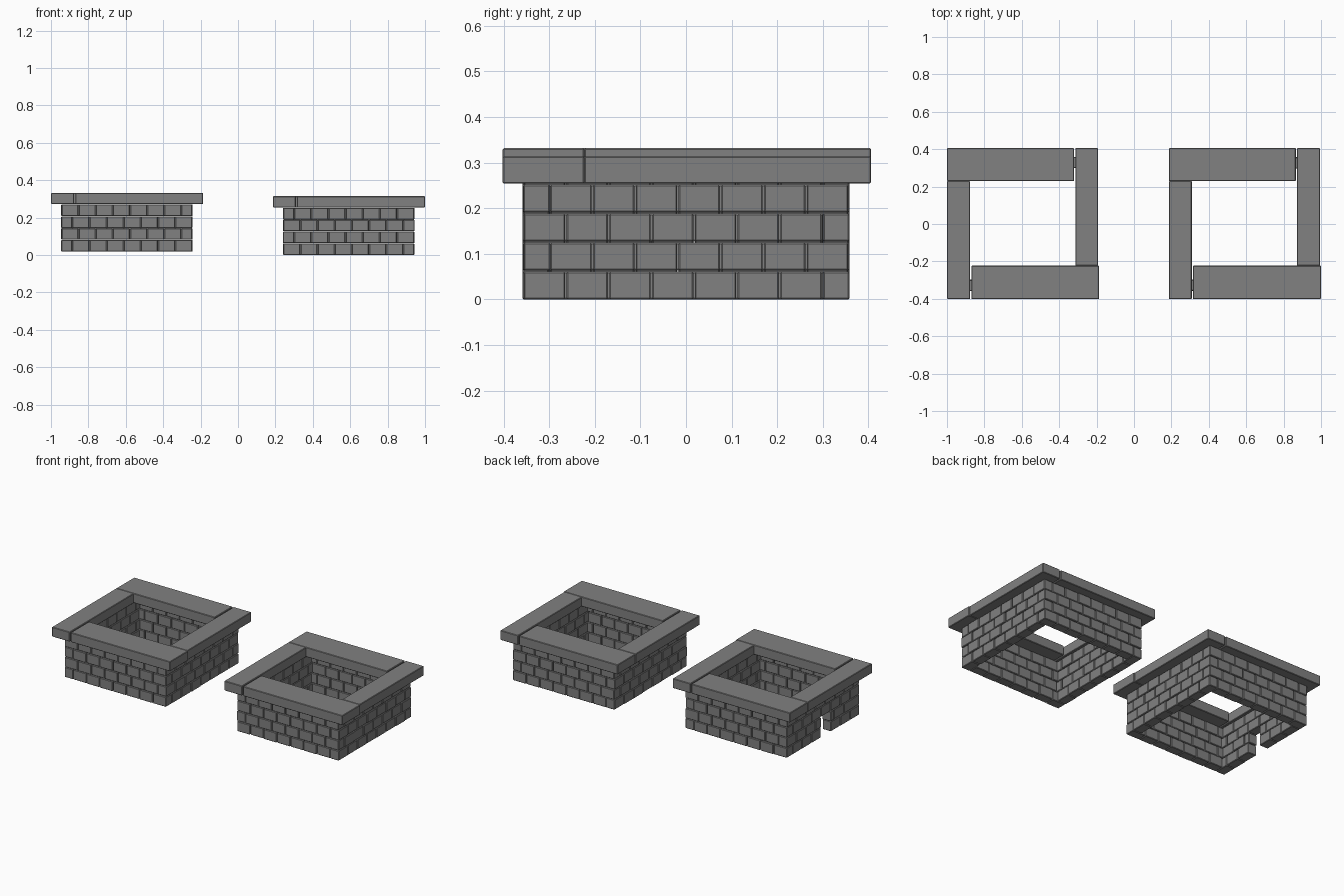
import bpy, bmesh, random
from mathutils import Matrix, Vector

if "Cube" in bpy.data.objects:
    bpy.data.objects.remove(bpy.data.objects["Cube"])

random.seed(4)
HX, HY = 0.35, 0.357      # half size of the brick ring
T = 0.058                 # wall thickness
COURSE = 0.0635           # course height
GAP = 0.003               # joint width
N = 7                     # bricks per side and course
NOTCH = (-0.073, 0.02)    # opening in the left wall, along y

stone = bpy.data.materials.new("dark_stone")
stone.diffuse_color = (0.22, 0.22, 0.22, 1)
stone.use_nodes = True
stone.node_tree.nodes["Principled BSDF"].inputs["Base Color"].default_value = stone.diffuse_color


def add_box(bm, lo, hi):
    lo, hi = Vector(lo), Vector(hi)
    size = hi - lo
    bmesh.ops.create_cube(bm, size=1, matrix=Matrix.Translation((lo + hi) / 2)
                          @ Matrix.Diagonal((size.x, size.y, size.z, 1)))


def finish(bm, name, loc, bevel):
    mesh = bpy.data.meshes.new(name)
    bm.to_mesh(mesh)
    bm.free()
    mesh.materials.append(stone)
    ob = bpy.data.objects.new(name, mesh)
    ob.location = loc
    bpy.context.collection.objects.link(ob)
    mod = ob.modifiers.new("worn_edges", 'BEVEL')
    mod.width = bevel
    mod.segments = 1


def course(name, loc, row, mirrored, notched):
    """One pinwheel course of bricks; alternate courses are mirrored."""
    bm = bmesh.new()
    z0, z1 = row * COURSE, (row + 1) * COURSE - GAP * 0.7
    for side in range(4):                   # front, right, back, left
        along_x = side % 2 == 0
        h, other = (HX, HY) if along_x else (HY, HX)
        step = (2 * h - T) / N
        direction = 1 if side < 2 else -1
        outward = -1 if side in (0, 3) else 1
        for i in range(N):
            a = direction * (-h + i * step + GAP / 2)
            b = direction * (-h + (i + 1) * step - GAP / 2)
            a, b = min(a, b), max(a, b)
            j = random.uniform(-0.002, 0.002)
            c, d = sorted((outward * other + j, outward * (other - T) + j))
            x0, x1, y0, y1 = (a, b, c, d) if along_x else (c, d, a, b)
            if mirrored:
                x0, x1 = -x1, -x0
            spans = [(y0, y1)]
            if notched and not along_x and x1 < 0:   # cut bricks at the opening
                spans = [(y0, min(y1, NOTCH[0])), (max(y0, NOTCH[1]), y1)]
            for s, e in spans:
                if e - s > 0.01:
                    add_box(bm, (x0, s, z0), (x1, e, z1))
    finish(bm, name, loc, 0.003)


def planter(prefix, loc, flip, notched_rows):
    # Brick walls
    for row in range(4):
        course(f"{prefix}_brick_course_{row + 1}", loc, row,
               (row + flip) % 2 == 1, row in notched_rows)
    # Coping slabs laid in a pinwheel
    slabs = {
        "left": (-0.405, -0.402, -0.283, 0.229),
        "back": (-0.405, 0.229, 0.273, 0.406),
        "right": (0.280, -0.223, 0.402, 0.406),
        "front": (-0.276, -0.402, 0.407, -0.223),
    }
    for side, (x0, y0, x1, y1) in slabs.items():
        bm = bmesh.new()
        add_box(bm, (x0, y0, 0.254), (x1, y1, 0.314))
        finish(bm, f"{prefix}_coping_{side}", loc, 0.003)


# The left ring sits a little higher and has an opening low in its outer side
planter("left_planter", (-0.594, 0, 0.018), 1, (0, 1))
planter("right_planter", (0.592, 0, 0), 0, ())
